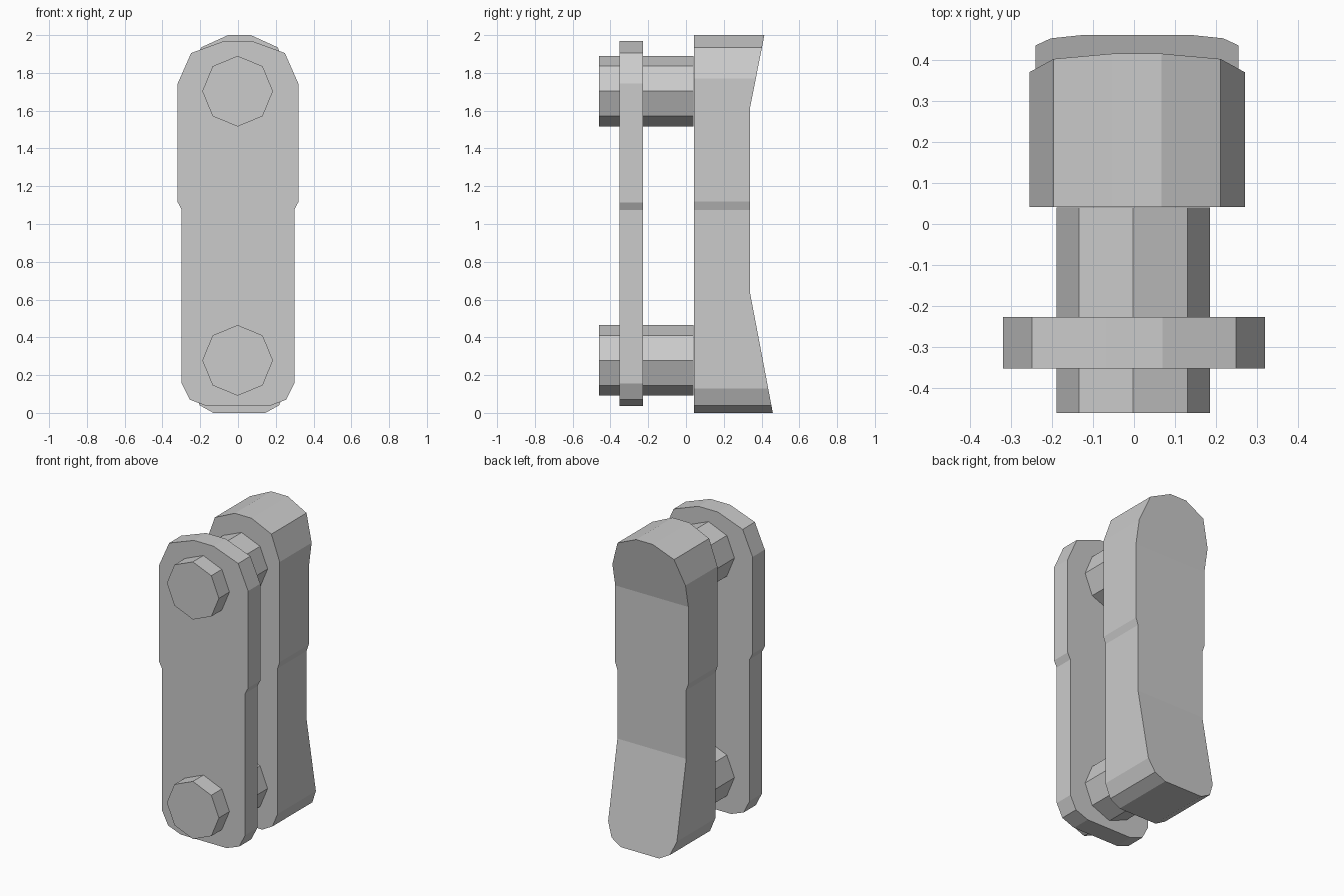
import bpy, bmesh, math
from mathutils import Matrix

if "Cube" in bpy.data.objects:
    bpy.data.objects.remove(bpy.data.objects["Cube"])


def slab(name, rows, cx, y_front, back):
    """Symmetric link plate: rows of (z, half width), back(z) gives the rear face depth."""
    bm = bmesh.new()
    rings = []
    for z, w in rows:
        pts = [(cx - w, y_front, z), (cx + w, y_front, z),
               (cx + w, back(z), z), (cx - w, back(z), z)]
        rings.append([bm.verts.new(p) for p in pts])
    for a, b in zip(rings, rings[1:]):
        for i in range(4):
            j = (i + 1) % 4
            bm.faces.new((a[i], a[j], b[j], b[i]))
    bm.faces.new(rings[0][::-1])
    bm.faces.new(rings[-1])
    finish(name, bm)


def pin(name, z):
    """Eight-sided pin running along y through the front plate."""
    bm = bmesh.new()
    mat = Matrix.Translation((-0.002, -0.21, z)) @ Matrix.Rotation(math.pi / 2, 4, 'X')
    bmesh.ops.create_cone(bm, cap_ends=True, segments=8, radius1=0.187,
                          radius2=0.187, depth=0.5, matrix=mat)
    finish(name, bm)


def finish(name, bm):
    bmesh.ops.recalc_face_normals(bm, faces=bm.faces)
    mesh = bpy.data.meshes.new(name)
    bm.to_mesh(mesh)
    bm.free()
    bpy.context.collection.objects.link(bpy.data.objects.new(name, mesh))


def block_back(z):
    # rear face flares out at both ends
    if z > 1.62:
        return 0.34 + (z - 1.62) * 0.197
    if z < 0.63:
        return 0.34 + (0.63 - z) * 0.19
    return 0.34


# Thin front plate
slab("front_plate",
     [(0.036, 0.165), (0.07, 0.255), (0.155, 0.298), (1.075, 0.298),
      (1.115, 0.319), (1.745, 0.319), (1.905, 0.248), (1.97, 0.07)],
     0.0, -0.352, lambda z: -0.227)

# Thick rear block
slab("rear_block",
     [(0.0, 0.138), (0.04, 0.21), (0.13, 0.247), (0.63, 0.247), (1.075, 0.247),
      (1.12, 0.2625), (1.62, 0.2625), (1.77, 0.2625), (1.935, 0.203), (2.0, 0.06)],
     0.0075, 0.042, block_back)

# Connecting pins
pin("lower_pin", 0.278)
pin("upper_pin", 1.703)
